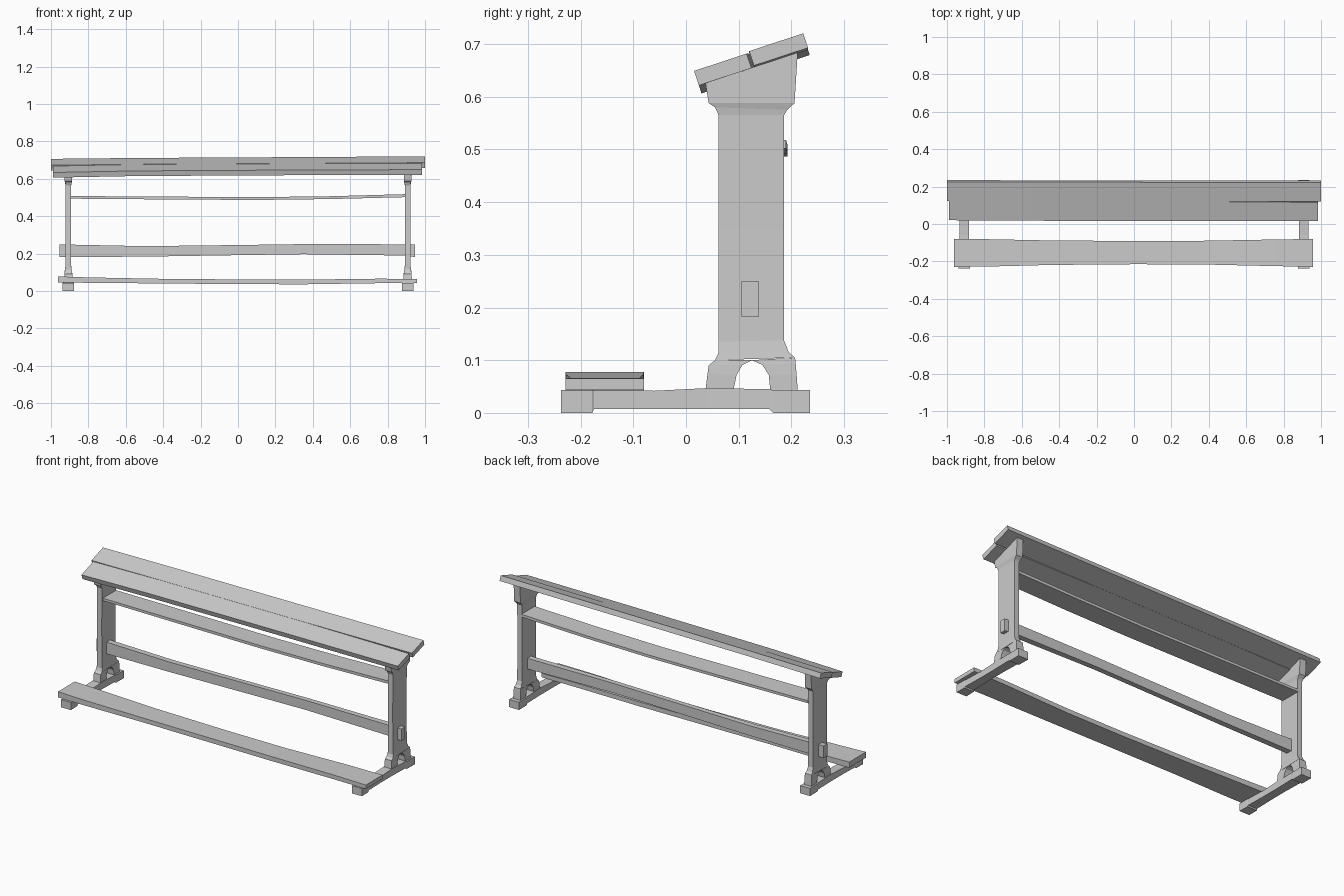
import bpy, bmesh, math


def loft(name, chains):
    """Skin one or more chains of four-cornered sections into one object."""
    bm = bmesh.new()
    for sections in chains:
        rings = [[bm.verts.new(p) for p in s] for s in sections]
        for a, b in zip(rings, rings[1:]):
            for i in range(4):
                j = (i + 1) % 4
                bm.faces.new((a[i], a[j], b[j], b[i]))
        bm.faces.new(rings[0])
        bm.faces.new(rings[-1])
    bmesh.ops.recalc_face_normals(bm, faces=bm.faces)
    me = bpy.data.meshes.new(name)
    bm.to_mesh(me)
    bm.free()
    ob = bpy.data.objects.new(name, me)
    bpy.context.collection.objects.link(ob)
    return ob


def plank(name, stations):
    """Worn board running along x: stations are (x, y0, y1, z0, z1)."""
    loft(name, [[[(x, y0, z0), (x, y1, z0), (x, y1, z1), (x, y0, z1)]
                 for x, y0, y1, z0, z1 in stations]])


def level(cx, y0, z0, y1, z1, h):
    """Cross-section of a post, h is half its thickness."""
    return [(cx - h, y0, z0), (cx + h, y0, z0), (cx + h, y1, z1), (cx - h, y1, z1)]


# Post shape as (front y, front z, back y, back z, half thickness)
POST = [(.055, .100, .207, .105, .020), (.062, .115, .195, .115, .018),
        (.062, .135, .186, .138, .015), (.062, .350, .186, .350, .014),
        (.062, .565, .186, .565, .015), (.055, .580, .192, .575, .017),
        (.043, .588, .206, .588, .020), (.037, .626, .212, .684, .019)]
FRONT_LEG = [(.037, .043, .090, .043, .022), (.041, .075, .096, .072, .022),
             (.043, .090, .107, .091, .021), (.055, .100, .125, .100, .020)]
BACK_LEG = [(.160, .043, .212, .043, .022), (.157, .072, .210, .072, .022),
            (.145, .091, .208, .095, .021), (.125, .100, .207, .105, .020)]
# Foot shape as (y, bottom, top, half width)
FOOT = [(-.237, 0, .043, .031), (-.178, 0, .043, .030), (-.175, .007, .043, .028),
        (-.06, .007, .042, .025), (.04, .007, .047, .025), (.158, .007, .045, .028),
        (.166, 0, .043, .030), (.235, 0, .043, .031)]

# End frames
for side, s in (("left", -1), ("right", 1)):
    cx = s * .907
    loft(side + "_post", [[level(cx, *v) for v in c] for c in (POST, FRONT_LEG, BACK_LEG)])
    loft(side + "_foot", [[[(cx - h, y, b), (cx + h, y, b), (cx + h, y, t), (cx - h, y, t)]
                           for y, b, t, h in FOOT]])

# Foot rest
plank("foot_rest", [(-.962, -.229, -.080, .046, .078), (-.80, -.228, -.081, .044, .073),
                    (-.45, -.219, -.088, .041, .066), (0, -.215, -.091, .037, .062),
                    (.35, -.216, -.090, .036, .061), (.75, -.225, -.083, .042, .066),
                    (.957, -.229, -.080, .043, .065)])

# Stretcher with through tenons
plank("stretcher", [(-.955, .105, .138, .182, .250), (-.89, .105, .138, .182, .248),
                    (-.50, .106, .137, .184, .240), (0, .107, .136, .192, .246),
                    (.35, .107, .136, .197, .251), (.89, .105, .138, .190, .250),
                    (.945, .105, .138, .182, .250)])

# Book shelf under the desk top
plank("book_shelf", [(-.895, .072, .190, .494, .508), (-.4, .073, .193, .490, .505),
                     (.1, .074, .193, .487, .502), (.5, .073, .193, .492, .507),
                     (.895, .072, .190, .502, .518)])

# Sloping desk top boards: stations are (x, start, end, lift) along the slope
A = math.radians(18.2)


def slope_board(name, stations, thick=.029):
    def pt(x, u, n):
        return (x, .015 + u * math.cos(A) - n * math.sin(A),
                .650 + u * math.sin(A) + n * math.cos(A))
    loft(name, [[[pt(x, u0, k - thick), pt(x, u1, k - thick), pt(x, u1, k), pt(x, u0, k)]
                 for x, u0, u1, k in stations]])


slope_board("front_top_board", [(-.990, 0, .110, -.017), (-.55, 0, .110, -.008),
                                (.33, 0, .110, -.003), (.985, 0, .105, -.001)])
slope_board("back_top_board", [(-1, .110, .218, -.012), (-.55, .110, .218, -.007),
                               (.33, .110, .218, -.002), (1, .111, .219, .002)])
